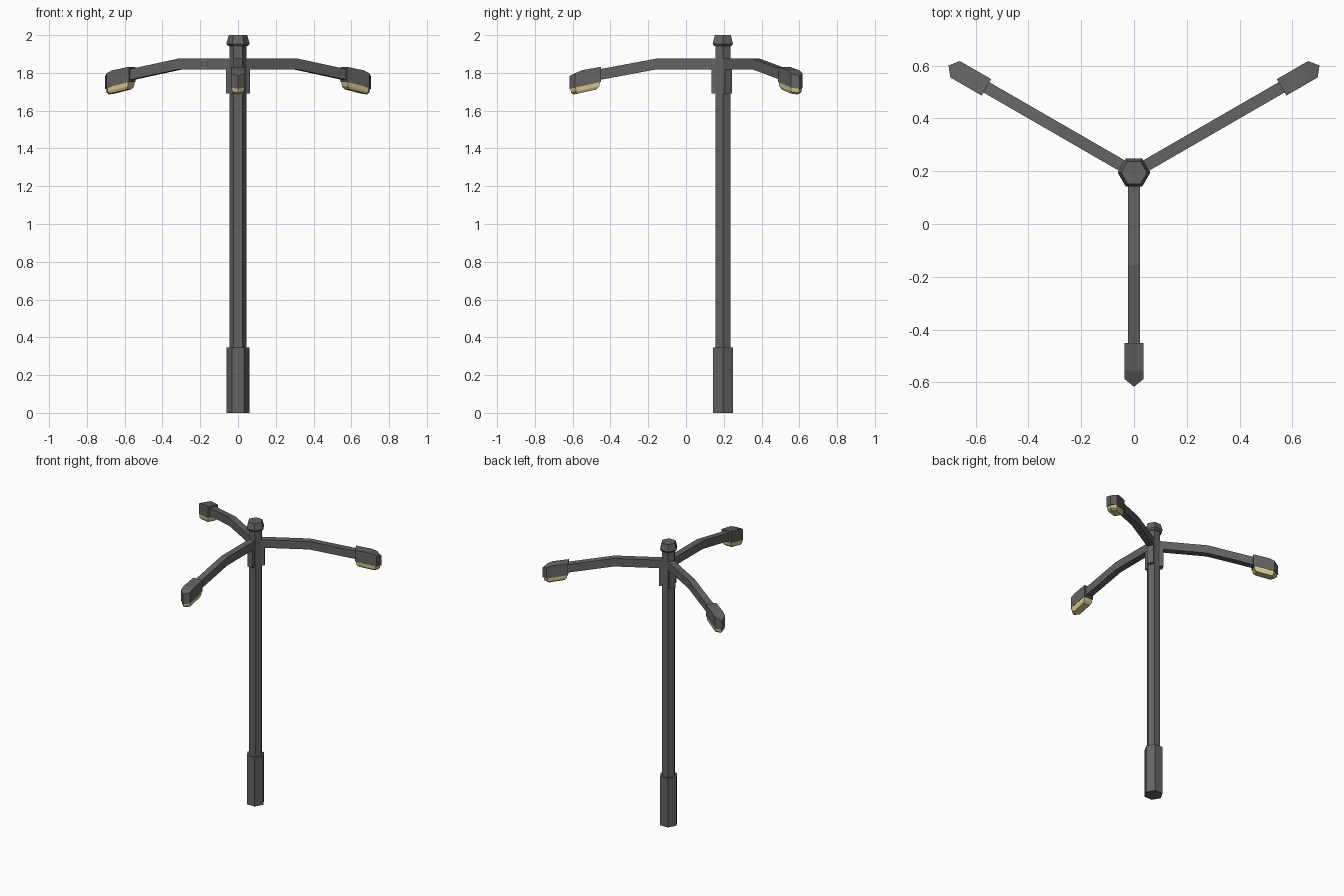
import bpy, bmesh
from math import radians
from mathutils import Matrix, Vector

cube = bpy.data.objects.get("Cube")
if cube:
    bpy.data.objects.remove(cube, do_unlink=True)

POLE_Y = 0.195


def material(name, rgb):
    m = bpy.data.materials.new(name)
    m.use_nodes = True
    m.diffuse_color = (*rgb, 1)
    m.node_tree.nodes["Principled BSDF"].inputs["Base Color"].default_value = (*rgb, 1)
    return m


metal = material("dark grey metal", (0.125, 0.125, 0.125))
glow = material("pale yellow lens", (0.66, 0.58, 0.27))


def finish(name, bm, mat, turn=0):
    bmesh.ops.recalc_face_normals(bm, faces=bm.faces)
    bm.transform(Matrix.Translation((0, POLE_Y, 0)) @ Matrix.Rotation(radians(turn), 4, "Z"))
    mesh = bpy.data.meshes.new(name)
    bm.to_mesh(mesh)
    bm.free()
    mesh.materials.append(mat)
    bpy.context.collection.objects.link(bpy.data.objects.new(name, mesh))


def loft(bm, rings):
    """Join equal rings of points with quads; returns the vertex rings."""
    rows = [[bm.verts.new(p) for p in ring] for ring in rings]
    for low, high in zip(rows, rows[1:]):
        for i in range(len(low)):
            j = (i + 1) % len(low)
            bm.faces.new((low[i], low[j], high[j], high[i]))
    return rows


def hexagon(name, levels):
    """Six-sided upright solid from (height, radius) pairs."""
    bm = bmesh.new()
    rows = loft(bm, [[Matrix.Rotation(radians(60 * k), 3, "Z") @ Vector((r, 0, z))
                      for k in range(6)] for z, r in levels])
    bm.faces.new(rows[0])
    bm.faces.new(rows[-1])
    finish(name, bm, metal)


def slab(name, profile, half, turn):
    """Side profile of (reach, height) points, given a width."""
    bm = bmesh.new()
    rows = loft(bm, [[(r, s * half, z) for r, z in profile] for s in (-1, 1)])
    bm.faces.new(rows[0])
    bm.faces.new(rows[1])
    finish(name, bm, metal, turn)


# Lamp head plan: square at the arm, pointed at the tip
W = 0.036
PLAN = [(0.646, -W), (0.75, -W), (0.783, -W), (0.812, 0),
        (0.783, W), (0.75, W), (0.646, W)]


def top_z(r):
    return 1.832 - 0.18 * (r - 0.646) - max(0, r - 0.75) * 0.3


def bottom_z(r):
    return 1.752 - 0.22 * (r - 0.646)


def lamp_head(name, turn):
    bm = bmesh.new()
    low, high = loft(bm, [[(r, y, f(r)) for r, y in PLAN] for f in (bottom_z, top_z)])
    bm.faces.new(low)
    bm.faces.new([high[i] for i in (0, 1, 5, 6)])
    bm.faces.new(high[1:6])
    finish(name, bm, metal, turn)


def lamp_lens(name, turn):
    bm = bmesh.new()
    mid = 0.728
    rings = []
    for scale, drop in ((0.94, -0.002), (0.9, 0.022), (0.72, 0.035)):
        plan = [(mid + (r - mid) * scale, y * scale) for r, y in PLAN]
        rings.append([(r, y, bottom_z(r) - drop) for r, y in plan])
    rows = loft(bm, rings)
    bm.faces.new(rows[0])
    bm.faces.new(rows[-1])
    finish(name, bm, glow, turn)


# Pole, thick base and cap
hexagon("pole", [(0.3, 0.046), (1.945, 0.046)])
hexagon("pole_base", [(0, 0.061), (0.345, 0.061)])
hexagon("pole_cap", [(1.942, 0.052), (1.954, 0.062), (2.0, 0.049)])

# Three arms, each with bracket, head and lens
ARM = [(0, 1.819), (0.35, 1.819), (0.66, 1.761),
       (0.66, 1.818), (0.35, 1.876), (0, 1.876)]
BRACKET = [(0, 1.692), (0.061, 1.692), (0.061, 1.83), (0, 1.83)]
for label, turn in (("front", -90), ("back_left", 30), ("back_right", 150)):
    slab(label + "_arm", ARM, 0.0225, turn)
    slab(label + "_bracket", BRACKET, 0.021, turn)
    lamp_head(label + "_lamp_head", turn)
    lamp_lens(label + "_lamp_lens", turn)
